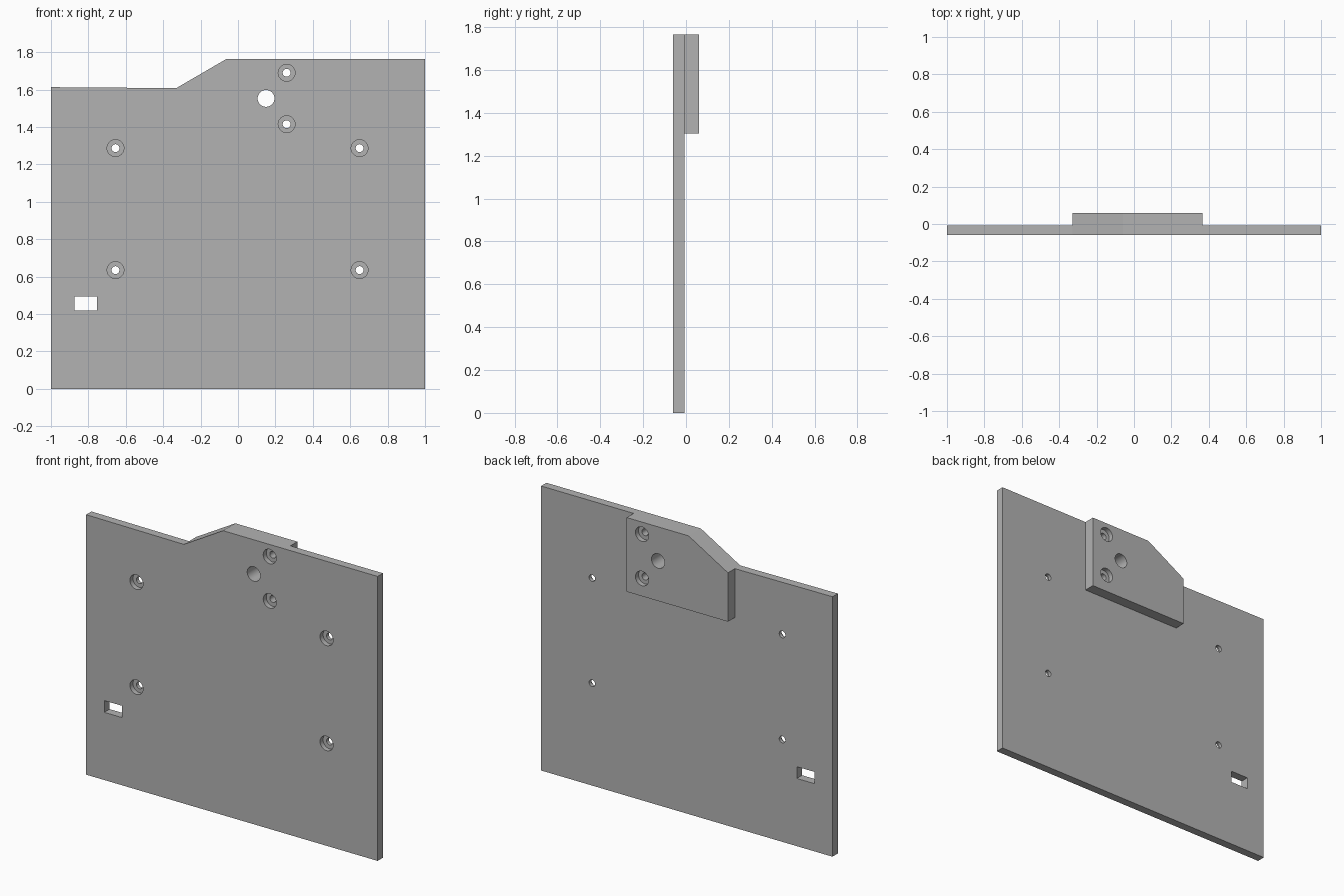
import bpy, bmesh, math
from mathutils import Matrix

cube = bpy.data.objects.get("Cube")
if cube:
    bpy.data.objects.remove(cube)

grey = bpy.data.materials.new("plain grey")
grey.use_nodes = True
colour = (0.45, 0.45, 0.45, 1)
grey.diffuse_color = colour
grey.node_tree.nodes["Principled BSDF"].inputs["Base Color"].default_value = colour

FRONT, MID, BACK = -0.06, -0.008, 0.06


def prism(name, profile, y0, y1):
    """Extrude an x-z outline from y0 to y1."""
    bm = bmesh.new()
    face = bm.faces.new([bm.verts.new((x, y0, z)) for x, z in profile])
    ext = bmesh.ops.extrude_face_region(bm, geom=[face])
    moved = [v for v in ext["geom"] if isinstance(v, bmesh.types.BMVert)]
    bmesh.ops.translate(bm, verts=moved, vec=(0, y1 - y0, 0))
    bmesh.ops.recalc_face_normals(bm, faces=bm.faces)
    mesh = bpy.data.meshes.new(name)
    bm.to_mesh(mesh)
    bm.free()
    mesh.materials.append(grey)
    obj = bpy.data.objects.new(name, mesh)
    bpy.context.collection.objects.link(obj)
    return obj


def circle(x, z, r, n=40):
    angles = [2 * math.pi * i / n for i in range(n)]
    return [(x + r * math.cos(a), z + r * math.sin(a)) for a in angles]


def rect(x0, x1, z0, z1):
    return [(x0, z0), (x1, z0), (x1, z1), (x0, z1)]


def combine(target, tool, operation):
    mod = target.modifiers.new(operation.lower(), 'BOOLEAN')
    mod.operation = operation
    mod.solver = 'EXACT'
    mod.object = tool
    bpy.context.view_layer.objects.active = target
    bpy.ops.object.modifier_apply(modifier=mod.name)
    bpy.data.objects.remove(tool)


def cut(profile, y0, y1):
    combine(plate, prism("cutter", profile, y0, y1), 'DIFFERENCE')


# Main plate with stepped top edge
plate = prism("mounting_plate", [(-1, 0), (1, 0), (1, 1.765), (-0.06, 1.765),
                                 (-0.33, 1.608), (-1, 1.613)], FRONT, MID)

# Thick rear block, flush with the plate's top edge
block = prism("rear_block", [(-0.33, 1.305), (0.365, 1.305), (0.365, 1.765),
                             (-0.06, 1.765), (-0.33, 1.608)], FRONT + 0.02, BACK)
combine(plate, block, 'UNION')

# Screw holes, counterbored from the front
corner_holes = [(x, z) for x in (-0.655, 0.65) for z in (0.635, 1.287)]
block_holes = [(0.26, 1.415), (0.26, 1.69)]
for x, z in corner_holes + block_holes:
    cut(circle(x, z, 0.021), FRONT - 0.1, BACK + 0.1)
    cut(circle(x, z, 0.045), FRONT - 0.1, FRONT + 0.03)

# Block holes are counterbored from the back too
for x, z in block_holes:
    cut(circle(x, z, 0.045), BACK - 0.03, BACK + 0.1)

# Large through hole and rectangular slot
cut(circle(0.15, 1.553, 0.045), FRONT - 0.1, BACK + 0.1)
cut(rect(-0.875, -0.755, 0.42, 0.493), FRONT - 0.1, BACK + 0.1)

# Smooth hole walls, sharp edges
bpy.ops.object.select_all(action='DESELECT')
plate.select_set(True)
bpy.context.view_layer.objects.active = plate
bpy.ops.object.shade_smooth_by_angle(angle=math.radians(30))
